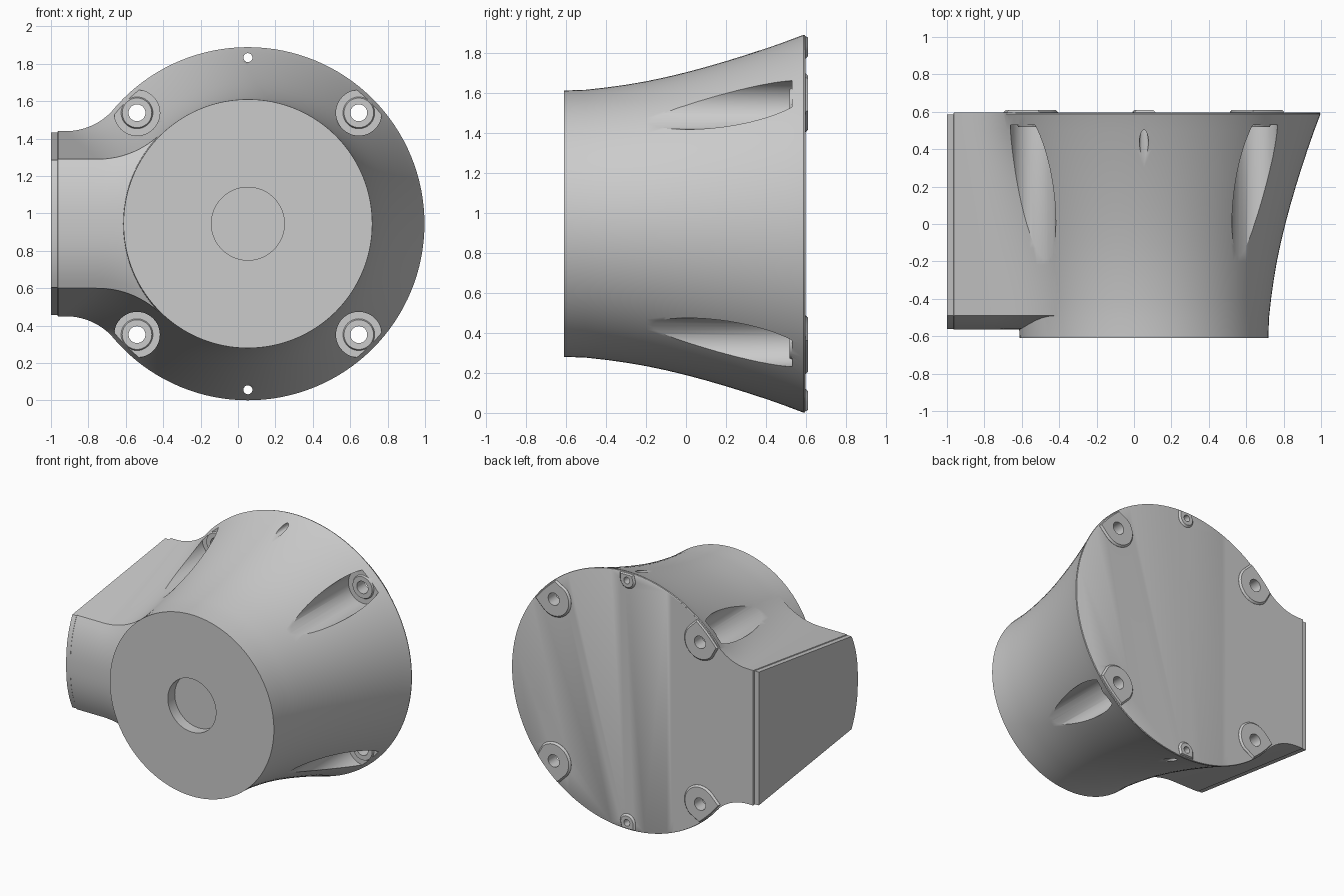
import bpy, bmesh, math

if "Cube" in bpy.data.objects:
    bpy.data.objects.remove(bpy.data.objects["Cube"])

CX, CZ = 0.053, 0.945          # axis of the round housing (runs along y)
BACK = 0.597
PROFILE = [(.665, -.61), (.669, -.5), (.680, -.4), (.694, -.3), (.711, -.2), (.732, -.1),
           (.756, 0), (.783, .1), (.812, .2), (.843, .3), (.876, .4), (.911, .5),
           (.941, .58), (.944, .587), (.942, .594), (.936, BACK)]


def make_object(name, bm):
    bmesh.ops.recalc_face_normals(bm, faces=bm.faces)
    mesh = bpy.data.meshes.new(name)
    bm.to_mesh(mesh)
    bm.free()
    ob = bpy.data.objects.new(name, mesh)
    bpy.context.collection.objects.link(ob)
    return ob


def loft(bm, rings):
    """Skin closed rings of equal length and cap both ends."""
    vs = [[bm.verts.new(p) for p in ring] for ring in rings]
    n = len(vs[0])
    for a, b in zip(vs, vs[1:]):
        for i in range(n):
            j = (i + 1) % n
            bm.faces.new((a[i], a[j], b[j], b[i]))
    bm.faces.new(vs[0])
    bm.faces.new(vs[-1][::-1])


def lathe(bm, profile, x=CX, z=CZ, n=48):
    loft(bm, [[(x + r * math.cos(2 * math.pi * i / n), y, z + r * math.sin(2 * math.pi * i / n))
               for i in range(n)] for r, y in profile])


def body_radius(y):
    for (r0, y0), (r1, y1) in zip(PROFILE[:13], PROFILE[1:13]):
        if y <= y1:
            return r0 + (r1 - r0) * (y - y0) / (y1 - y0)
    return 0.943


def half_width(x, y):
    """Side arm half height: straight, then a fillet tangent to the round body."""
    f = (y + 0.49) / (BACK + 0.49)
    h, xs = 0.345 + 0.15 * f, -0.75 - 0.17 * f
    if x <= xs:
        return h
    r, dx = body_radius(y), CX - xs
    R = (dx * dx + h * h - r * r) / (2 * (r - h))
    xt = CX - dx * r / (r + R)
    if x < xt:
        return h + R - math.sqrt(R * R - (x - xs) ** 2)
    return math.sqrt(r * r - (x - CX) ** 2) - min(0.006, (x - xt) * 0.1)


def arm_ring(x, inset, back):
    front, n, m = -0.49, 12, 16
    side = [(back + (front - back) * i / n) for i in range(n + 1)]
    up = [(x, y, CZ + half_width(x, y) - inset) for y in side]
    down = [(x, y, CZ - half_width(x, y) + inset) for y in reversed(side)]
    h = half_width(x, front) - inset
    bulge = [(x, front - (0.075 - inset / 2) * (1 - abs(t) ** 2.4), CZ + h * t)
             for t in (1 - 2 * i / m for i in range(1, m))]
    return up + bulge + down


def pad(bm, angle, d, w):
    """Raised U-shaped pad on the back, open toward the rim."""
    c, s = math.cos(angle), math.sin(angle)
    rings = []
    for y, k, R in ((0.575, w + .012, .936), (BACK + .001, w + .012, .936), (.61, w, .930)):
        pts = [(math.sqrt(R * R - v * v), v) for v in (k * (i / 5 - 1) for i in range(10))]
        pts += [(d + k * math.cos(a), k * math.sin(a))
                for a in (math.pi * (.5 + i / 16) for i in range(17))]
        rings.append([(CX + u * c - v * s, y, CZ + u * s + v * c) for u, v in pts])
    loft(bm, rings)


def boolean(target, tool, op):
    mod = target.modifiers.new(op, 'BOOLEAN')
    mod.object, mod.operation, mod.solver = tool, op, 'EXACT'
    bpy.context.view_layer.objects.active = target
    bpy.ops.object.modifier_apply(modifier=mod.name)
    bpy.data.objects.remove(tool)


DIAGONALS = [math.radians(a) for a in (45, 135, 225, 315)]
POLES = [math.radians(a) for a in (90, 270)]
D_SCREW, D_PIN = 0.593 * math.sqrt(2), 0.888

# flared round housing
bm = bmesh.new()
lathe(bm, PROFILE, n=128)
housing = make_object("flared_housing", bm)

# side arm with a slightly inset end plate
bm = bmesh.new()
stations = [(-1.0, .005, .585), (-.966, .005, .585), (-.963, 0, BACK)]
stations += [(-.94 + .02 * i, 0, BACK) for i in range(33)]
loft(bm, [arm_ring(*s) for s in stations])
boolean(housing, make_object("side_arm", bm), 'UNION')

# raised pads on the back
bm = bmesh.new()
for a in DIAGONALS:
    pad(bm, a, D_SCREW, 0.122)
for a in POLES:
    pad(bm, a, D_PIN, 0.05)
boolean(housing, make_object("back_pads", bm), 'UNION')

# screw pockets, pin holes and front recess
bm = bmesh.new()
for a in DIAGONALS:
    lathe(bm, [(.122, -1), (.122, .53), (.085, .53), (.079, .518), (.045, .518), (.045, .8)],
          CX + D_SCREW * math.cos(a), CZ + D_SCREW * math.sin(a))
for a in POLES:
    lathe(bm, [(.024, -1), (.024, .8)], CX, CZ + D_PIN * math.sin(a), 24)
lathe(bm, [(.195, -.8), (.195, -.53)], n=64)
cutter = make_object("hole_cutter", bm)
cutter.hide_render = True
boolean(housing, cutter, 'DIFFERENCE')

bpy.ops.object.select_all(action='DESELECT')
housing.select_set(True)
bpy.context.view_layer.objects.active = housing
bpy.ops.object.shade_smooth_by_angle(angle=math.radians(30))
